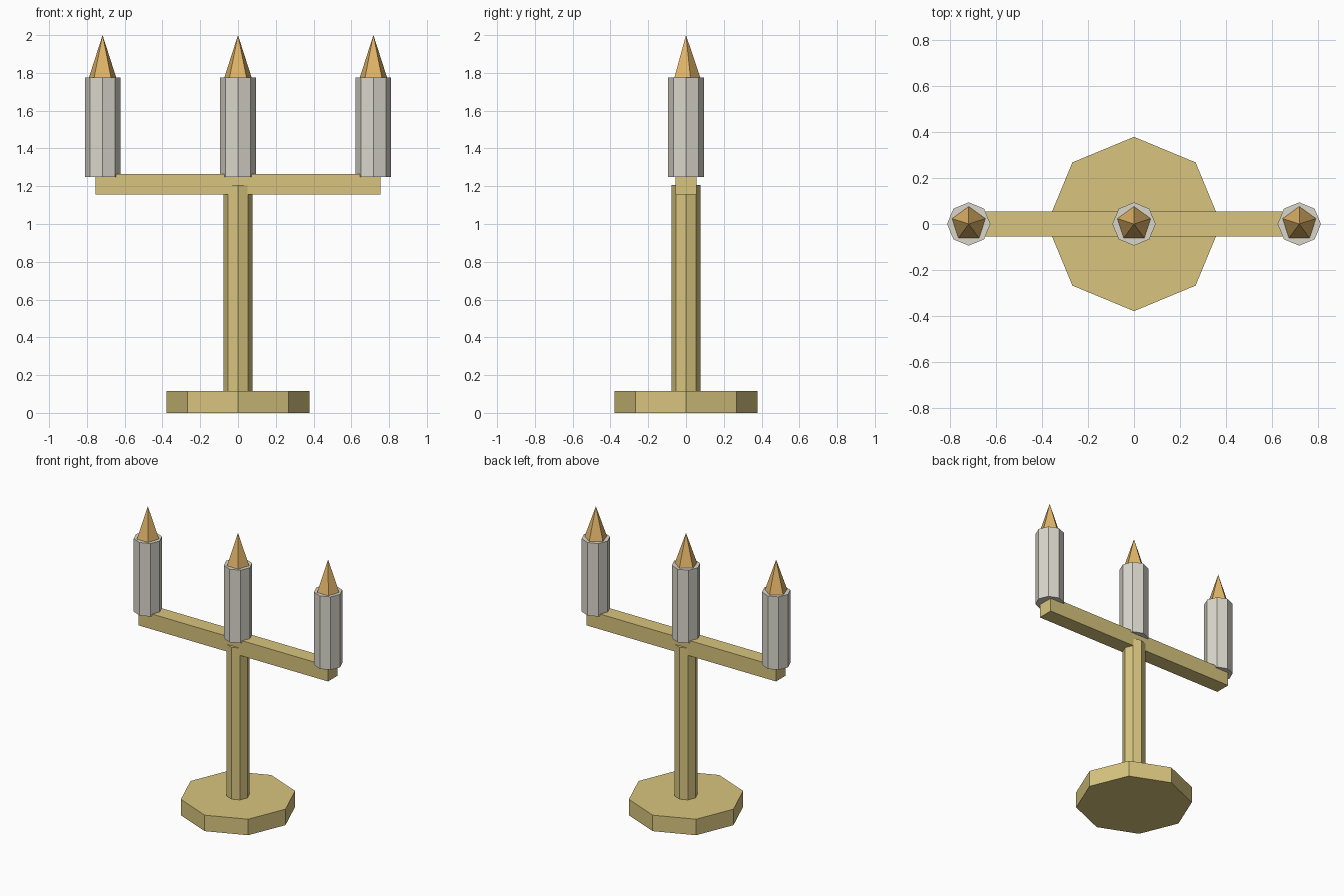
import bpy
import bmesh
from mathutils import Matrix

cube = bpy.data.objects.get("Cube")
if cube:
    bpy.data.objects.remove(cube, do_unlink=True)


def make_material(name, color):
    mat = bpy.data.materials.new(name)
    mat.use_nodes = True
    mat.diffuse_color = (*color, 1)
    bsdf = next(n for n in mat.node_tree.nodes if n.type == 'BSDF_PRINCIPLED')
    bsdf.inputs["Base Color"].default_value = (*color, 1)
    return mat


brass = make_material("brass", (0.69, 0.56, 0.21))
wax = make_material("wax", (0.70, 0.68, 0.60))
flame = make_material("flame", (0.76, 0.46, 0.14))


def add_object(name, bm, mat, location):
    mesh = bpy.data.meshes.new(name)
    bm.to_mesh(mesh)
    bm.free()
    mesh.materials.append(mat)
    obj = bpy.data.objects.new(name, mesh)
    obj.location = location
    bpy.context.collection.objects.link(obj)
    return obj


def add_prism(name, mat, sides, radius, bottom, top, x=0, tip=None):
    """Flat-sided column, or a spike when the tip radius is zero."""
    bm = bmesh.new()
    bmesh.ops.create_cone(bm, cap_ends=True, segments=sides, radius1=radius,
                          radius2=radius if tip is None else tip,
                          depth=top - bottom)
    return add_object(name, bm, mat, (x, 0, (bottom + top) / 2))


# Octagonal foot and stem
add_prism("base", brass, 8, 0.378, 0, 0.115)
add_prism("stem", brass, 8, 0.076, 0.08, 1.207)

# Crossbar
bm = bmesh.new()
bmesh.ops.create_cube(bm, size=1, matrix=Matrix.Diagonal((1.51, 0.11, 0.11, 1)))
add_object("crossbar", bm, brass, (0, 0, 1.21))

# Candles with five-sided flames
for side, x in (("right", -0.717), ("centre", 0), ("left", 0.717)):
    add_prism(side + "_candle", wax, 8, 0.094, 1.25, 1.775, x)
    add_prism(side + "_flame", flame, 5, 0.076, 1.775, 2, x, tip=0)
